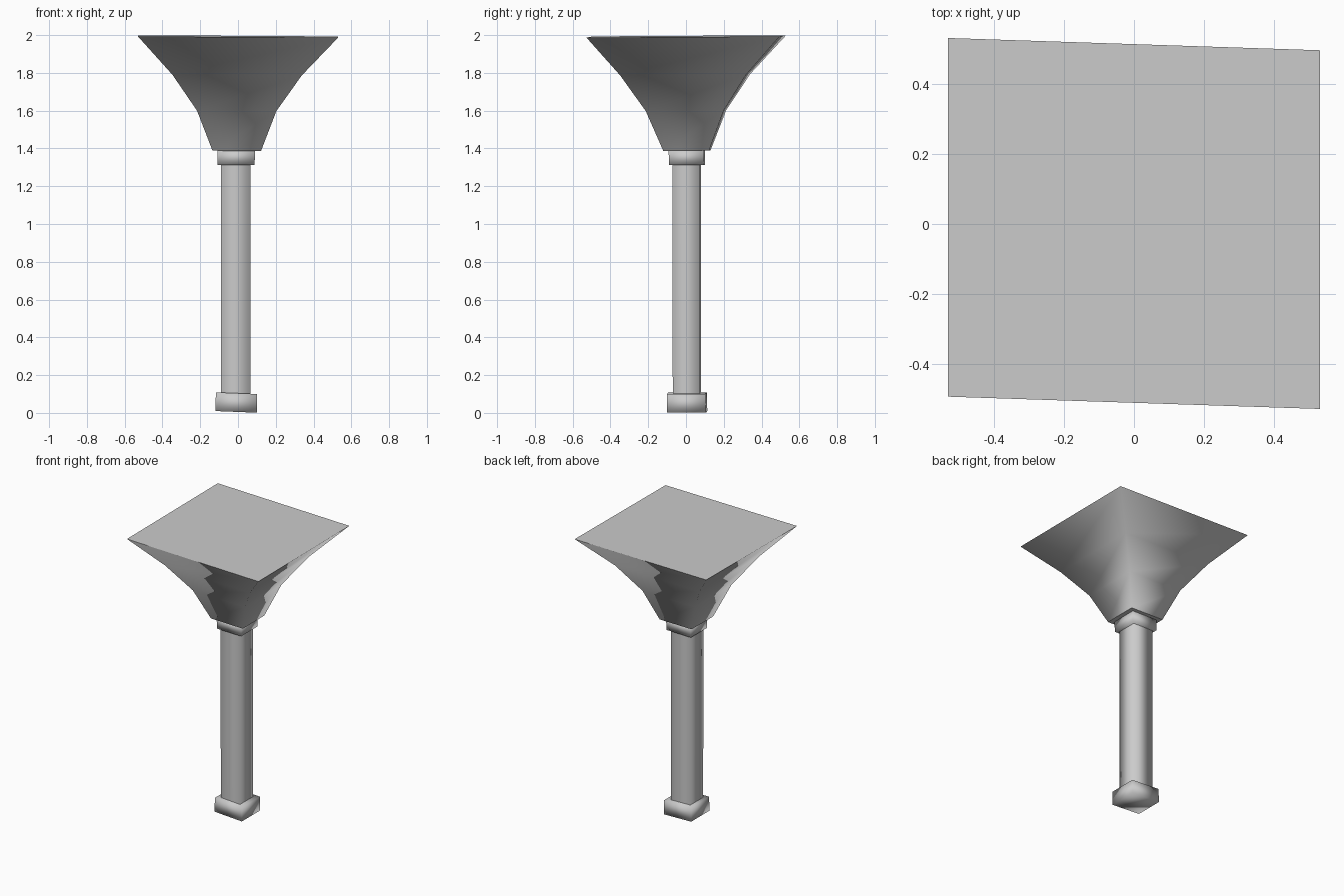
import bpy

cube = bpy.data.objects.get("Cube")
if cube:
    bpy.data.objects.remove(cube, do_unlink=True)

stone = bpy.data.materials.new("grey_stone")
stone.use_nodes = True
GREY = (0.6, 0.6, 0.6, 1)
stone.diffuse_color = GREY
stone.node_tree.nodes["Principled BSDF"].inputs["Base Color"].default_value = GREY

SKEW = -0.033   # y drift along x of the slightly crooked stonework


def square_loft(name, rings, tilt_x=0.0, tilt_y=0.0, flat_caps=False):
    """Loft square rings (x0, x1, y0, y1, z), leaning each ring a little."""
    verts, faces = [], []
    for x0, x1, y0, y1, z in rings:
        cx = (x0 + x1) / 2
        lean = abs(SKEW) * (x1 - x0) / 2
        for x, y in ((x0, y0 + lean), (x1, y0 + lean), (x1, y1 - lean), (x0, y1 - lean)):
            verts.append((x, y + SKEW * (x - cx), z + tilt_x * x + tilt_y * y))
    for r in range(len(rings) - 1):
        for i in range(4):
            j = (i + 1) % 4
            a, b = r * 4, r * 4 + 4
            faces.append((a + i, a + j, b + j, b + i))
    last = len(verts) - 4
    faces += [(3, 2, 1, 0), tuple(range(last, last + 4))]
    mesh = bpy.data.meshes.new(name)
    mesh.from_pydata(verts, [], faces)
    mesh.materials.append(stone)
    mesh.shade_smooth()
    obj = bpy.data.objects.new(name, mesh)
    bpy.context.collection.objects.link(obj)
    if flat_caps:
        # crisp rim around the top and bottom only
        sharp = mesh.attributes.new("sharp_edge", 'BOOLEAN', 'EDGE')
        ends = set(range(4)) | set(range(last, last + 4))
        for e in mesh.edges:
            a, b = e.vertices
            if a in ends and b in ends and a // 4 == b // 4:
                sharp.data[e.index].value = True
    return obj


# foot block
square_loft("base", [(-0.12, 0.10, -0.10, 0.113, 0.005),
                     (-0.117, 0.10, -0.10, 0.11, 0.104)], tilt_x=-0.04)
# long square shaft
square_loft("shaft", [(-0.09, 0.065, -0.07, 0.08, 0.10),
                      (-0.09, 0.065, -0.072, 0.08, 1.32)], flat_caps=True)
# collar under the capital
square_loft("collar", [(-0.108, 0.088, -0.09, 0.10, 1.312),
                       (-0.108, 0.09, -0.092, 0.102, 1.392)])
# flared capital
square_loft("flared_capital", [(-0.135, 0.122, -0.12, 0.13, 1.388),
                               (-0.217, 0.203, -0.213, 0.213, 1.6),
                               (-0.347, 0.337, -0.348, 0.34, 1.79),
                               (-0.53, 0.53, -0.527, 0.53, 1.993)],
            tilt_x=-0.006, tilt_y=0.006, flat_caps=True)
